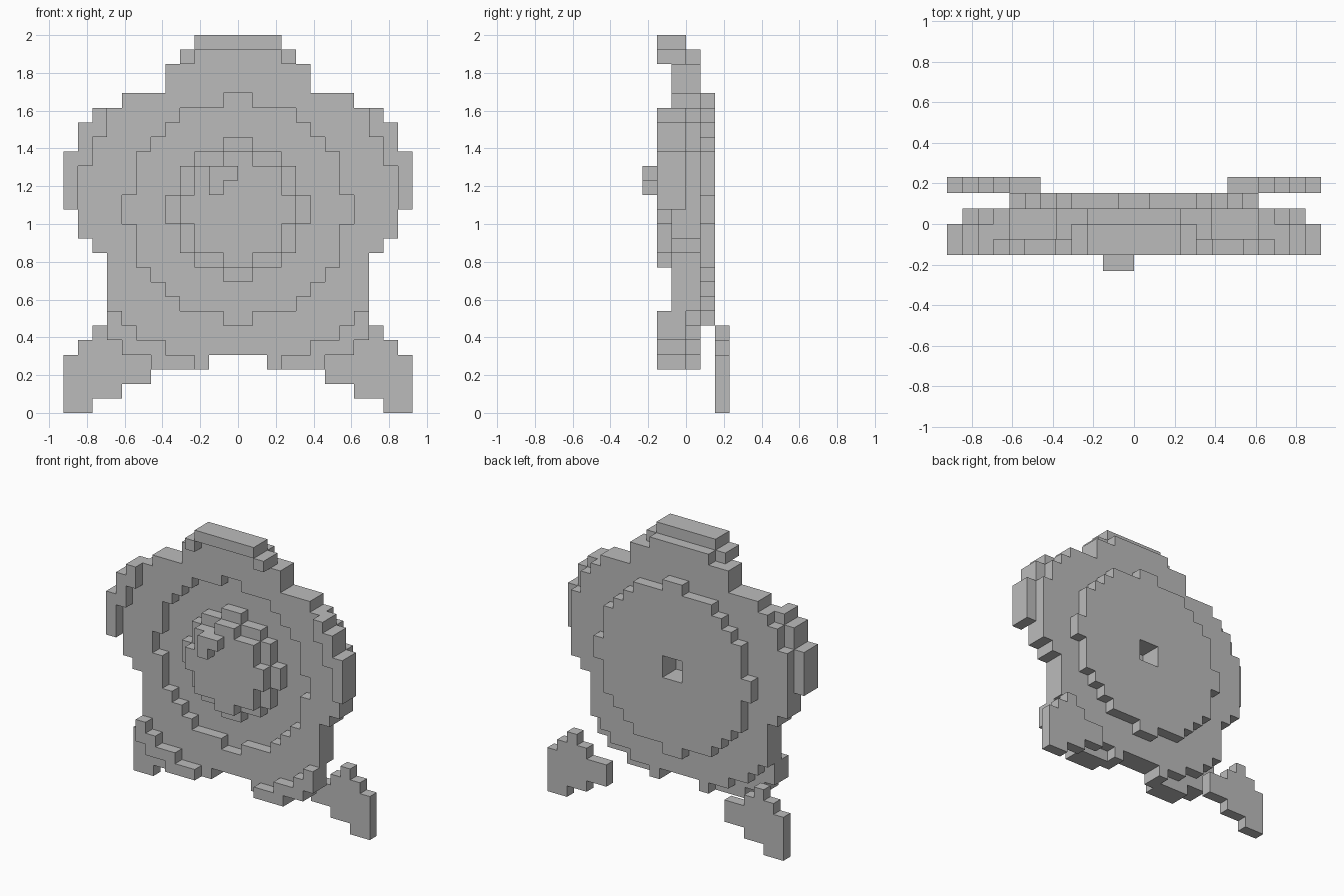
import bpy, bmesh, math

if "Cube" in bpy.data.objects:
    bpy.data.objects.remove(bpy.data.objects["Cube"])

U = 1 / 13  # block size

grey = bpy.data.materials.new("grey")
grey.diffuse_color = (0.5, 0.5, 0.5, 1)
grey.use_nodes = True
grey.node_tree.nodes["Principled BSDF"].inputs["Base Color"].default_value = grey.diffuse_color


def cells(rows, layers, mirror=True):
    """Blocks from (z0, z1, x0, x1) row spans, repeated over depth layers."""
    out = set()
    for z0, z1, x0, x1 in rows:
        for z in range(z0, z1):
            for x in range(x0, x1):
                for y in layers:
                    out.add((x, y, z))
                    if mirror:
                        out.add((-1 - x, y, z))
    return out


def round_rows(half_widths, middle=14):
    """Round slice, symmetric about its middle height, widest row first."""
    rows = []
    for i, w in enumerate(half_widths):
        rows += [(middle + i, middle + i + 1, 0, w), (middle - 1 - i, middle - i, 0, w)]
    return rows


# Depth layers run from -3 (front) to 2 (back)
dish = round_rows([8, 7, 7, 7, 6, 5, 4, 1])
hole = cells([(13, 15, 0, 1)], [0, 1])
parts = {}

# Five-lobed petal body with a round recess in front
body = cells([(24, 25, 0, 3), (22, 24, 0, 5), (21, 22, 0, 8), (20, 21, 0, 9),
              (18, 20, 0, 10), (12, 18, 0, 11), (11, 12, 0, 10), (7, 11, 0, 9),
              (6, 7, 0, 8), (5, 6, 0, 7), (4, 5, 0, 5), (3, 4, 2, 3)], [-1, 0])
rim_layers = [-2, -1]
# Raised petal edges
parts["top_petal_edge"] = cells([(25, 26, 0, 3), (24, 25, 3, 4)], rim_layers)
parts["side_petal_edges"] = cells([(20, 21, 9, 10), (19, 20, 9, 11), (18, 19, 10, 11),
                                   (17, 18, 10, 12), (14, 17, 11, 12)], rim_layers)
parts["lower_petal_edges"] = cells([(6, 7, 8, 9), (5, 6, 7, 9), (4, 5, 5, 8),
                                    (3, 4, 3, 6)], rim_layers)
parts["petal_body"] = body - cells(dish, [-1]) - hole
# Back disc with a square socket
parts["back_disc"] = cells(dish, [1]) - hole
# Domed centre and its small highlight
parts["centre_base"] = cells(round_rows([5, 4, 4, 3, 1]), [-1])
parts["centre_dome"] = cells(round_rows([4, 3, 3, 1]), [-2])
parts["centre_highlight"] = cells([(16, 17, -2, 0), (15, 16, -2, -1)], [-3], False)
# Leaves behind the lower corners
parts["leaves"] = cells([(0, 1, 10, 12), (1, 2, 8, 12), (2, 4, 6, 12),
                         (4, 5, 8, 11), (5, 6, 9, 10)], [2])

occupied = set().union(*parts.values())


def build(name, blocks):
    """Mesh the outside faces of a group of blocks."""
    bm = bmesh.new()
    verts = {}

    def vert(p):
        if p not in verts:
            verts[p] = bm.verts.new([c * U for c in p])
        return verts[p]

    for cell in sorted(blocks):
        for axis in range(3):
            for side in (0, 1):
                near = list(cell)
                near[axis] += 2 * side - 1
                if tuple(near) in occupied:
                    continue
                ring = []
                for a, b in ((0, 0), (1, 0), (1, 1), (0, 1)):
                    p = list(cell)
                    p[axis] += side
                    p[(axis + 1) % 3] += a
                    p[(axis + 2) % 3] += b
                    ring.append(vert(tuple(p)))
                bm.faces.new(ring if side else ring[::-1])
    # Join flat neighbours into larger faces
    bmesh.ops.dissolve_limit(bm, angle_limit=math.radians(1),
                             verts=bm.verts[:], edges=bm.edges[:])
    mesh = bpy.data.meshes.new(name)
    bm.to_mesh(mesh)
    bm.free()
    mesh.materials.append(grey)
    bpy.context.collection.objects.link(bpy.data.objects.new(name, mesh))


for part_name, blocks in parts.items():
    build(part_name, blocks)
